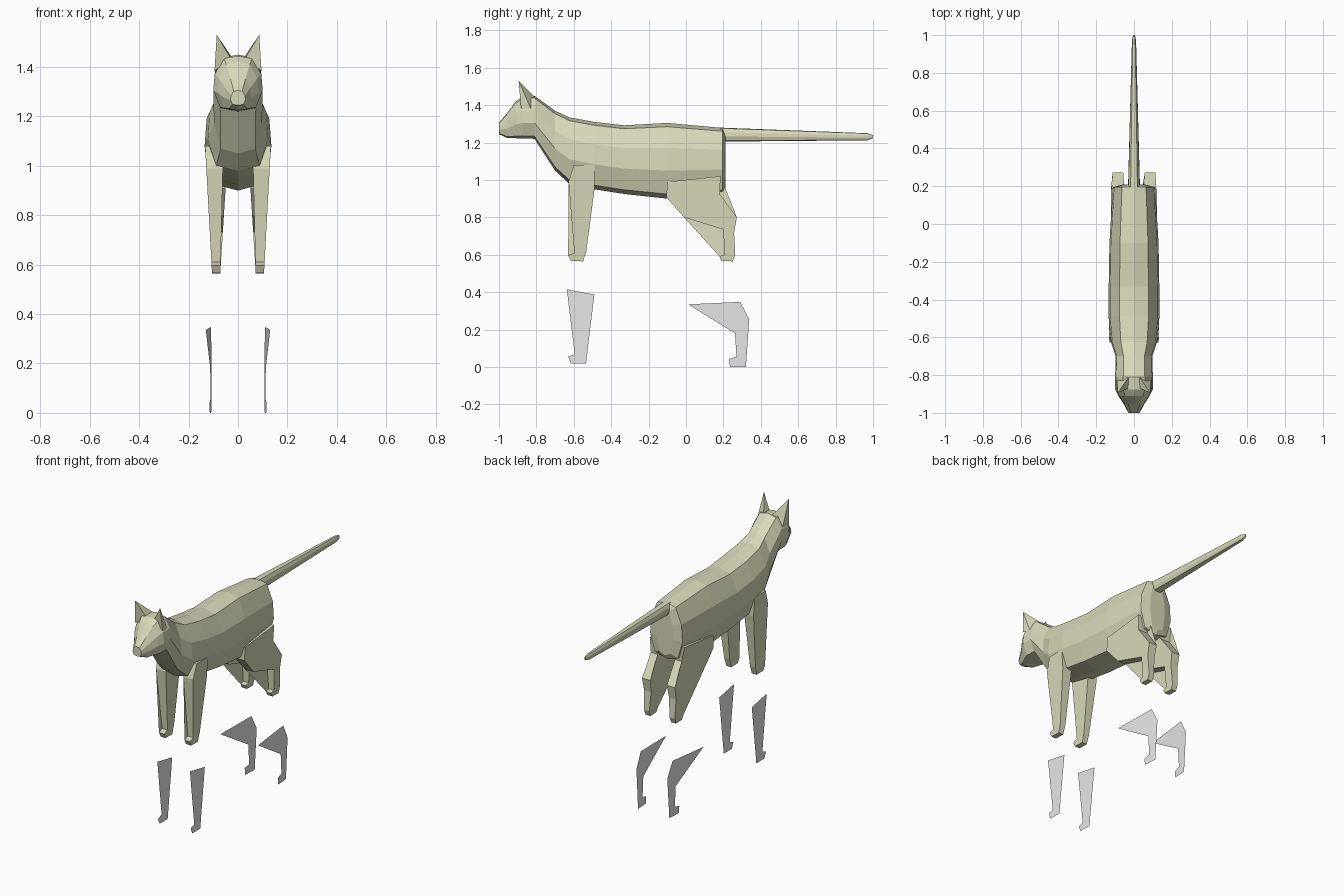
import bpy
import bmesh

cube = bpy.data.objects.get("Cube")
if cube:
    bpy.data.objects.remove(cube, do_unlink=True)


def material(name, rgb):
    m = bpy.data.materials.new(name)
    m.use_nodes = True
    m.diffuse_color = (*rgb, 1)
    m.node_tree.nodes["Principled BSDF"].inputs["Base Color"].default_value = (*rgb, 1)
    return m


FUR = material("beige fur", (0.69, 0.69, 0.49))
SHEET = material("light grey", (0.8, 0.8, 0.8))

# Shared half cross-section: width share, depth share below the top
SECTION = [(0, 0), (.57, .05), (.94, .33), (1, .63), (.72, .94), (0, 1)]


def finish(name, bm, mat):
    me = bpy.data.meshes.new(name)
    bm.to_mesh(me)
    bm.free()
    me.materials.append(mat)
    ob = bpy.data.objects.new(name, me)
    bpy.context.collection.objects.link(ob)


def loft(name, stations):
    """Each station: y, top z, bottom z, half width."""
    bm = bmesh.new()
    ring = SECTION + [(-u, v) for u, v in SECTION[-2:0:-1]]
    n = len(ring)
    loops = [[bm.verts.new((u * w, y, top + v * (bottom - top))) for u, v in ring]
             for y, top, bottom, w in stations]
    for a, b in zip(loops, loops[1:]):
        for i in range(n):
            j = (i + 1) % n
            bm.faces.new((a[i], a[j], b[j], b[i]))
    bm.faces.new(loops[0])
    bm.faces.new(loops[-1])
    bmesh.ops.recalc_face_normals(bm, faces=bm.faces[:])
    finish(name, bm, FUR)


def leg(name, profile, side, inner_top, outer_top):
    """Side profile (y, z) made into a slab that narrows from hip to paw."""
    bm = bmesh.new()

    def wall(top, paw):
        return [bm.verts.new((side * (paw + (top - paw) * (z - .58) / .46), y, z))
                for y, z in profile]

    inner, outer = wall(inner_top, .071), wall(outer_top, .106)
    caps = [bm.faces.new(inner), bm.faces.new(outer)]
    for i in range(len(profile)):
        j = (i + 1) % len(profile)
        bm.faces.new((inner[i], inner[j], outer[j], outer[i]))
    bmesh.ops.triangulate(bm, faces=caps)
    bmesh.ops.recalc_face_normals(bm, faces=bm.faces[:])
    finish(name, bm, FUR)


def sheet(name, outline, side, x, slope):
    """Flat outline (y, z) facing outward, x changing along y by the slope."""
    bm = bmesh.new()
    f = bm.faces.new([bm.verts.new((side * (x + slope * y), y, z)) for y, z in outline])
    f.normal_update()
    if f.normal.x * side < 0:
        f.normal_flip()
    bmesh.ops.triangulate(bm, faces=[f])
    finish(name, bm, SHEET)


def ear(name, side):
    """Pointed ear: four base corners meeting at a tip."""
    bm = bmesh.new()
    tip = bm.verts.new((side * .086, -.895, 1.53))
    base = [bm.verts.new((side * x, y, z)) for x, y, z in (
        (.026, -.868, 1.43), (.095, -.882, 1.385), (.09, -.825, 1.37), (.025, -.805, 1.44))]
    for i in range(4):
        bm.faces.new((base[i], base[(i + 1) % 4], tip))
    bm.faces.new(base)
    bmesh.ops.recalc_face_normals(bm, faces=bm.faces[:])
    finish(name, bm, FUR)


# Head, neck and trunk from nose to rump
loft("body", [
    (-1.00, 1.305, 1.245, .03), (-.955, 1.36, 1.223, .053), (-.91, 1.42, 1.223, .083),
    (-.875, 1.445, 1.222, .10), (-.81, 1.45, 1.22, .10), (-.70, 1.37, 1.05, .097),
    (-.625, 1.335, .98, .122), (-.49, 1.31, .95, .135), (-.33, 1.292, .925, .134),
    (-.10, 1.305, .90, .13), (.195, 1.278, .925, .112), (.21, 1.25, .95, .055)])

# Tail
loft("tail", [(.18, 1.28, 1.205, .032), (.97, 1.25, 1.212, .011), (1.0, 1.24, 1.222, .005)])

FRONT_LEG = [(-.60, 1.08), (-.628, .99), (-.597, .61), (-.63, .597), (-.615, .567),
             (-.55, .565), (-.533, .62), (-.488, .96), (-.49, 1.08)]
HIND_LEG = [(-.10, .99), (-.105, .908), (-.01, .80), (.20, .735), (.205, .60),
            (.178, .592), (.19, .567), (.25, .565), (.263, .60), (.257, .72),
            (.272, .80), (.18, .925), (.185, 1.02)]
FRONT_SHEET = [(-.637, .415), (-.49, .387), (-.535, .018), (-.615, .018),
               (-.63, .055), (-.595, .068)]
HIND_SHEET = [(.012, .335), (.29, .348), (.338, .255), (.32, 0), (.235, 0),
              (.23, .043), (.27, .055), (.262, .18)]

# Paired parts
for label, s in (("left", 1), ("right", -1)):
    leg(label + "_front_leg", FRONT_LEG, s, .06, .131)
    leg(label + "_hind_leg", HIND_LEG, s, .042, .122)
    sheet(label + "_front_leg_sheet", FRONT_SHEET, s, .113, 0)
    sheet(label + "_hind_leg_sheet", HIND_SHEET, s, .131, -.071)
    ear(label + "_ear", s)
